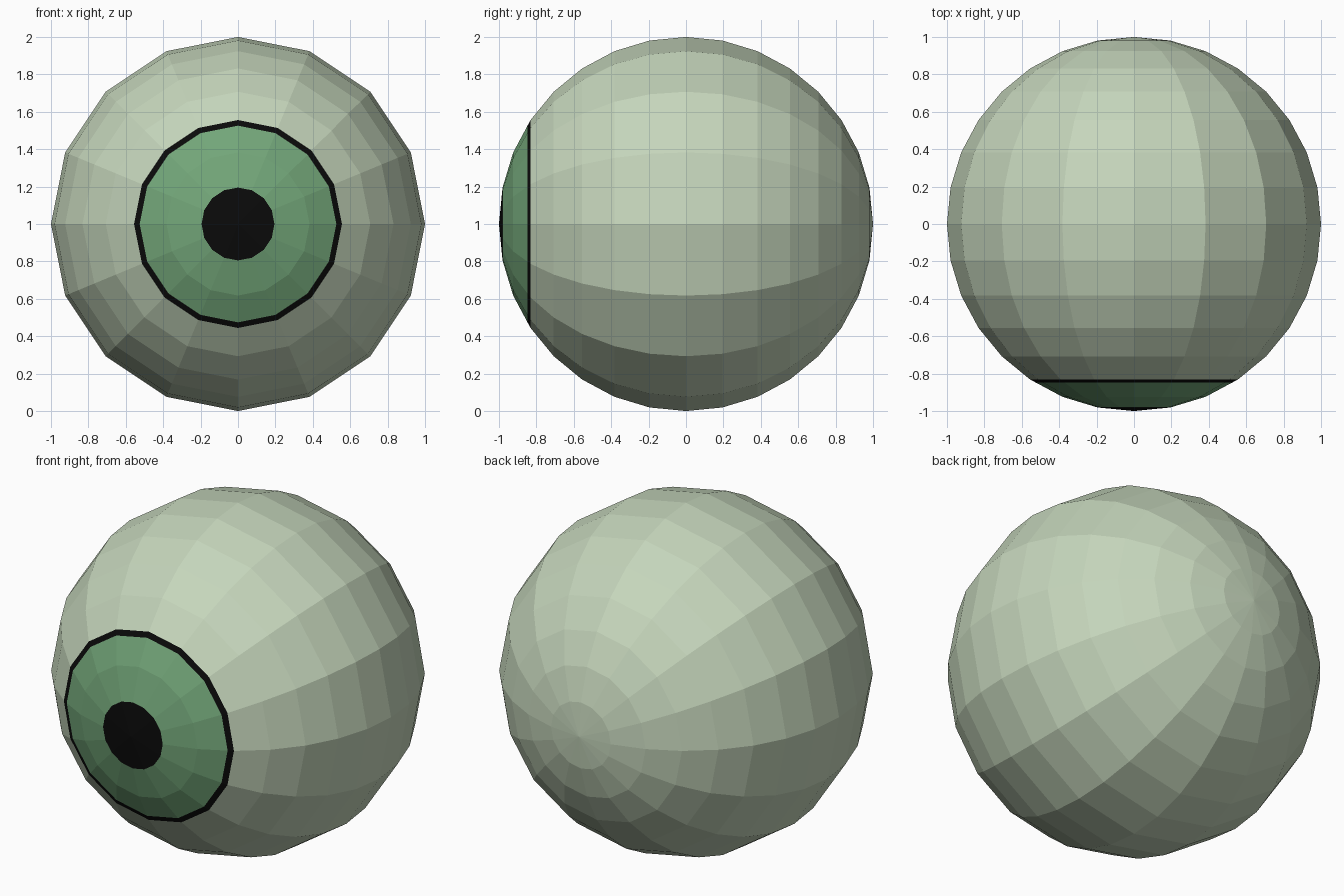
import bpy, bmesh, math
from mathutils import Matrix

cube = bpy.data.objects.get("Cube")
if cube:
    bpy.data.objects.remove(cube, do_unlink=True)


def material(name, rgb):
    mat = bpy.data.materials.new(name)
    mat.use_nodes = True
    mat.diffuse_color = (*rgb, 1)
    mat.node_tree.nodes["Principled BSDF"].inputs["Base Color"].default_value = (*rgb, 1)
    return mat


STEP = math.pi / 16           # angle between sphere rings
IRIS_EDGE = -math.cos(3 * STEP)
LINE_EDGE = IRIS_EDGE - 0.016
PUPIL_EDGE = -math.cos(STEP)

# Low-poly ball with its poles at the front and back
bm = bmesh.new()
bmesh.ops.create_uvsphere(bm, u_segments=16, v_segments=16, radius=1,
                          matrix=Matrix.Rotation(math.pi / 2, 4, "X"))

# Cut a thin band just inside the iris border
bmesh.ops.bisect_plane(bm, geom=bm.verts[:] + bm.edges[:] + bm.faces[:],
                       plane_co=(0, LINE_EDGE, 0), plane_no=(0, 1, 0))
bmesh.ops.translate(bm, verts=bm.verts, vec=(0, 0, 1))

# Colour by depth: pupil, iris, dark border, eye white
for face in bm.faces:
    y = face.calc_center_median().y
    if y < PUPIL_EDGE:
        face.material_index = 2
    elif y < LINE_EDGE:
        face.material_index = 1
    elif y < IRIS_EDGE:
        face.material_index = 2
    else:
        face.material_index = 0
    face.smooth = False

mesh = bpy.data.meshes.new("eyeball")
bm.to_mesh(mesh)
bm.free()
for mat in (material("pale sage", (0.56, 0.67, 0.50)),
            material("iris green", (0.17, 0.38, 0.19)),
            material("black", (0.003, 0.003, 0.003))):
    mesh.materials.append(mat)
eyeball = bpy.data.objects.new("eyeball", mesh)
bpy.context.collection.objects.link(eyeball)
